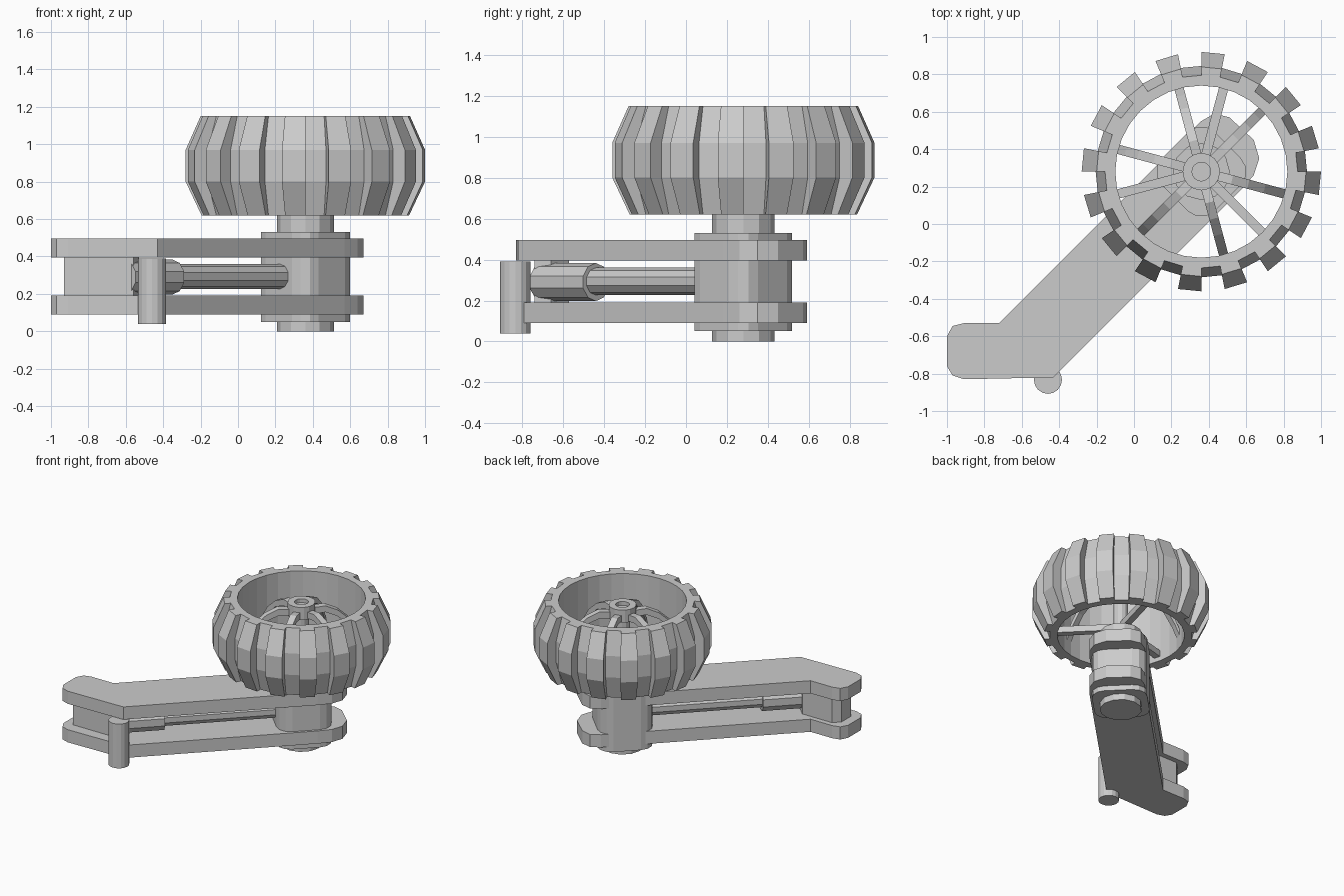
import bpy, bmesh
from math import sin, cos, pi, radians
from mathutils import Vector

if "Cube" in bpy.data.objects:
    bpy.data.objects.remove(bpy.data.objects["Cube"])

CX, CY = 0.36, 0.28          # wheel and pivot axis
D = Vector((cos(pi / 4), sin(pi / 4), 0))   # arm direction


def make(name, bm):
    bmesh.ops.recalc_face_normals(bm, faces=bm.faces)
    me = bpy.data.meshes.new(name)
    bm.to_mesh(me)
    bm.free()
    ob = bpy.data.objects.new(name, me)
    bpy.context.collection.objects.link(ob)
    return ob


def prism(name, pts, z0, z1):
    bm = bmesh.new()
    lo = [bm.verts.new((x, y, z0)) for x, y in pts]
    hi = [bm.verts.new((x, y, z1)) for x, y in pts]
    bm.faces.new(lo)
    bm.faces.new(hi)
    n = len(pts)
    for i in range(n):
        j = (i + 1) % n
        bm.faces.new((lo[i], lo[j], hi[j], hi[i]))
    return make(name, bm)


def lathe(name, profile, n):
    """Closed (r, z) profile turned around the wheel axis."""
    bm = bmesh.new()
    rings = [[bm.verts.new((CX + r * cos(2 * pi * k / n), CY + r * sin(2 * pi * k / n), z))
              for r, z in profile] for k in range(n)]
    m = len(profile)
    for k in range(n):
        a, b = rings[k], rings[(k + 1) % n]
        for i in range(m):
            j = (i + 1) % m
            bm.faces.new((a[i], b[i], b[j], a[j]))
    return make(name, bm)


def rod(name, a, b, r, n):
    a, b = Vector(a), Vector(b)
    bm = bmesh.new()
    bmesh.ops.create_cone(bm, cap_ends=True, segments=n, radius1=r, radius2=r, depth=(b - a).length)
    rot = (b - a).to_track_quat('Z', 'Y').to_matrix()
    for v in bm.verts:
        v.co = rot @ v.co + (a + b) / 2
    return make(name, bm)


def spokes(name, angles, path, w, t):
    """Flat bars following an (r, z) path outward from the hub."""
    bm = bmesh.new()
    for deg in angles:
        u = Vector((cos(radians(deg)), sin(radians(deg)), 0))
        s = Vector((-u.y, u.x, 0)) * w / 2
        prev = None
        for r, z in path:
            c = Vector((CX, CY, z)) + u * r
            up = Vector((0, 0, t / 2))
            ring = [bm.verts.new(p) for p in (c - s - up, c + s - up, c + s + up, c - s + up)]
            if prev:
                for i in range(4):
                    j = (i + 1) % 4
                    bm.faces.new((prev[i], prev[j], ring[j], ring[i]))
            else:
                bm.faces.new(ring)
            prev = ring
        bm.faces.new(prev)
    return make(name, bm)


# tyre body: 32-sided open drum with bulged wall
lathe("tyre_body", [(0.46, 0.62), (0.515, 0.62), (0.565, 0.80), (0.565, 0.97),
                    (0.515, 1.15), (0.46, 1.15)], 32)

# treads: raised wedge on every other tyre facet
bm = bmesh.new()
tread = [(0.50, 0.62), (0.555, 0.62), (0.64, 0.80), (0.64, 0.97), (0.56, 1.15), (0.50, 1.15)]
for k in range(16):
    sides = []
    for q in (2 * k - 1, 2 * k):
        a = q * pi / 16
        sides.append([bm.verts.new((CX + r * cos(a), CY + r * sin(a), z)) for r, z in tread])
    bm.faces.new(sides[0])
    bm.faces.new(sides[1])
    for i in range(6):
        j = (i + 1) % 6
        bm.faces.new((sides[0][i], sides[0][j], sides[1][j], sides[1][i]))
make("tyre_treads", bm)

# spokes: six arched upper ones, three straight lower ones
spokes("arched_spokes", range(45, 405, 60),
       [(0.06, 1.05), (0.17, 1.06), (0.26, 1.02), (0.35, 0.94), (0.42, 0.83), (0.47, 0.72)], 0.05, 0.05)
spokes("straight_spokes", (75, 195, 315), [(0.03, 0.68), (0.47, 0.68)], 0.05, 0.05)

# hub with centre bore, axle and pivot column
lathe("wheel_hub", [(0.05, 1.02), (0.10, 1.02), (0.10, 1.12), (0.05, 1.12)], 16)
rod("axle", (CX, CY, 0.55), (CX, CY, 1.09), 0.055, 12)
rod("pivot_column", (CX, CY, 0), (CX, CY, 0.64), 0.152, 12)

# pivot block: rounded square turned along the arm
block = []
for qx, qy, start in ((1, 1, 0), (-1, 1, 90), (-1, -1, 180), (1, -1, 270)):
    for st in (0, 30, 60, 90):
        a = radians(start + st)
        x, y = 0.1 * qx + 0.1 * cos(a), 0.1 * qy + 0.1 * sin(a)
        block.append((CX + (x - y) * D.x, CY + (x + y) * D.x))
prism("pivot_block", block, 0.05, 0.53)

# two bent arm plates
arm = [(-1, -0.76), (-1, -0.60), (-0.97, -0.545), (-0.91, -0.53), (-0.72, -0.53),
       (0.29, 0.48), (0.36, 0.55), (0.43, 0.59), (0.51, 0.57), (0.64, 0.45),
       (0.67, 0.35), (0.64, 0.26), (0.57, 0.18), (-0.43, -0.82), (-0.91, -0.83), (-0.97, -0.81)]
for name, z in (("lower_arm_plate", 0.09), ("upper_arm_plate", 0.395)):
    prism(name, arm, z, z + 0.1)

# spacer between the plates at the bent end
prism("end_spacer", [(-0.93, -0.74), (-0.93, -0.62), (-0.88, -0.57), (-0.62, -0.57),
                     (-0.53, -0.66), (-0.56, -0.74)], 0.18, 0.41)

# damper between the plates and the upright pin
rod("damper_barrel", (-0.61, -0.70, 0.29), (-0.35, -0.44, 0.29), 0.093, 10)
rod("damper_rod", (-0.40, -0.49, 0.293), (0.28, 0.19, 0.293), 0.067, 10)
rod("side_pin", (-0.46, -0.833, 0.04), (-0.46, -0.833, 0.39), 0.075, 16)
